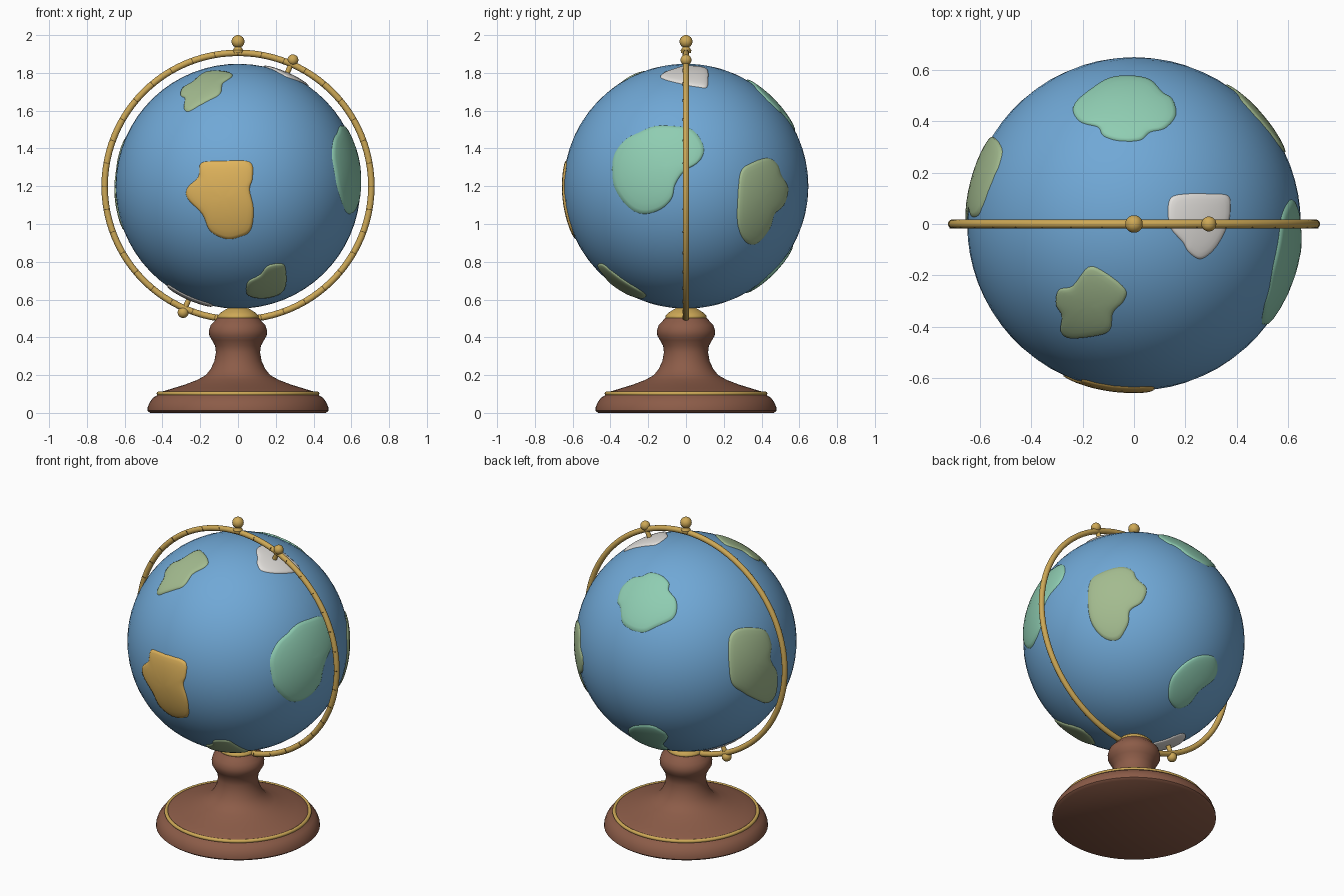
import bpy, bmesh, math
from mathutils import Vector, Matrix

if "Cube" in bpy.data.objects:
    bpy.data.objects.remove(bpy.data.objects["Cube"])

C = Vector((0, 0, 1.2))      # globe centre
R = 0.648                    # globe radius
TILT = math.radians(23.5)
AXIS = Vector((math.sin(TILT), 0, math.cos(TILT)))


def mat(name, r, g, b):
    lin = [((c / 255 + 0.055) / 1.055) ** 2.4 for c in (r, g, b)]
    m = bpy.data.materials.new(name)
    m.diffuse_color = (*lin, 1)
    m.use_nodes = True
    m.node_tree.nodes["Principled BSDF"].inputs["Base Color"].default_value = m.diffuse_color
    return m


BLUE = mat("ocean_blue", 112, 168, 214)
SAGE = mat("sage_green", 163, 187, 143)
MINT = mat("mint_green", 143, 205, 178)
OCHRE = mat("ochre", 224, 180, 92)
WHITE = mat("ice_white", 226, 223, 219)
BRASS = mat("brass", 205, 168, 86)
WOOD = mat("brown_wood", 140, 92, 72)
DARK = mat("dark_bronze", 100, 78, 40)


def finish(name, bm, material, angle=35):
    me = bpy.data.meshes.new(name)
    bm.to_mesh(me)
    bm.free()
    ob = bpy.data.objects.new(name, me)
    bpy.context.collection.objects.link(ob)
    me.materials.append(material)
    bpy.ops.object.select_all(action='DESELECT')
    ob.select_set(True)
    bpy.context.view_layer.objects.active = ob
    bpy.ops.object.shade_smooth_by_angle(angle=math.radians(angle))
    return ob


def lathe(name, profile, material, matrix=Matrix(), n=64, angle=35):
    """Spin (radius, height) points around z and close the ends."""
    bm = bmesh.new()
    rings = []
    for r, z in profile:
        rings.append([bm.verts.new(matrix @ Vector((r * math.cos(2 * math.pi * i / n),
                                                    r * math.sin(2 * math.pi * i / n), z)))
                      for i in range(n)])
    for a, b in zip(rings, rings[1:]):
        for i in range(n):
            j = (i + 1) % n
            bm.faces.new((a[i], a[j], b[j], b[i]))
    bm.faces.new(rings[0][::-1])
    bm.faces.new(rings[-1])
    bmesh.ops.recalc_face_normals(bm, faces=bm.faces)
    return finish(name, bm, material, angle)


def torus(name, major, minor, material, matrix, n=96, k=14):
    bm = bmesh.new()
    grid = []
    for i in range(n):
        a = 2 * math.pi * i / n
        grid.append([bm.verts.new(matrix @ Vector((
            (major + minor * math.cos(t)) * math.cos(a),
            (major + minor * math.cos(t)) * math.sin(a), minor * math.sin(t))))
            for t in (2 * math.pi * j / k for j in range(k))])
    for i in range(n):
        a, b = grid[i], grid[(i + 1) % n]
        for j in range(k):
            bm.faces.new((a[j], b[j], b[(j + 1) % k], a[(j + 1) % k]))
    bmesh.ops.recalc_face_normals(bm, faces=bm.faces)
    return finish(name, bm, material, 60)


def ball(name, radius, centre, material, u=24, v=16, rot=Matrix()):
    bm = bmesh.new()
    bmesh.ops.create_uvsphere(bm, u_segments=u, v_segments=v, radius=radius,
                              matrix=Matrix.Translation(centre) @ rot)
    return finish(name, bm, material, 60)


def catmull(pts, steps=5):
    out, n = [], len(pts)
    for i in range(n):
        p0, p1, p2, p3 = (Vector(pts[(i + k - 1) % n]) for k in range(4))
        for s in range(steps):
            t = s / steps
            out.append(0.5 * (2 * p1 + (p2 - p0) * t + (2 * p0 - 5 * p1 + 4 * p2 - p3) * t * t
                              + (3 * p1 - p0 - 3 * p2 + p3) * t ** 3))
    return out


def view(azimuth, elevation, cx, cy, scale):
    """Right, up and outward vectors of a flat map, plus its centre and scale."""
    a, e = math.radians(azimuth), math.radians(elevation)
    h = Vector((math.sin(a), -math.cos(a), 0))
    z = Vector((0, 0, 1))
    return (Vector((math.cos(a), math.sin(a), 0)), z * math.cos(e) - h * math.sin(e),
            h * math.cos(e) + z * math.sin(e), cx, cy, scale)


FRONT = view(0, 0, 238, 186.7, 189)
RIGHT = view(90, 0, 686.5, 186.7, 189)
TOP = view(0, 90, 1133.5, 223.5, 257)
BACK_LEFT = view(215, 25, 685, 642, 172)
BELOW = view(140, -30, 1134.5, 643, 172)


def land(name, frame, outline, material, flip=1):
    """Raised patch: a flat outline projected onto the globe."""
    right, up, out, cx, cy, s = frame
    loop = catmull([((x - cx) / s, (cy - y) / s) for x, y in outline])
    mid = sum(loop, Vector((0, 0))) / len(loop)

    def place(p, h):
        d = right * p.x + up * p.y + out * math.sqrt(max(R * R - p.length_squared, 0))
        return C + flip * d.normalized() * h

    bm = bmesh.new()
    levels = [(0.2, .657), (0.4, .657), (0.6, .657), (0.78, .6565), (0.9, .655), (0.97, .652), (1, .643)]
    rings = [[bm.verts.new(place(mid.lerp(p, t), h)) for p in loop] for t, h in levels]
    c = bm.verts.new(place(mid, .657))
    n = len(loop)
    for i in range(n):
        j = (i + 1) % n
        bm.faces.new((c, rings[0][i], rings[0][j]))
        for a, b in zip(rings, rings[1:]):
            bm.faces.new((a[i], b[i], b[j], a[j]))
    bm.normal_update()
    if sum(f.normal.dot(f.calc_center_median() - C) for f in bm.faces) < 0:
        bmesh.ops.reverse_faces(bm, faces=bm.faces)
    finish(name, bm, material, 80)


# Globe
tilt = Matrix.Rotation(TILT, 4, 'Y')
ball("globe", R, C, BLUE, 64, 32, tilt)

# Land patches
land("front_land", FRONT, [(201, 163), (222, 161), (250, 162), (253, 178), (250, 190), (254, 210), (251, 231),
     (240, 238), (226, 240), (210, 232), (202, 215), (187, 199), (187, 188), (198, 177)], OCHRE)
land("upper_front_land", TOP, [(1088, 266), (1104, 271), (1125, 288), (1124, 300), (1113, 312), (1110, 329),
     (1098, 335), (1070, 338), (1060, 331), (1061, 315), (1055, 303), (1058, 289), (1072, 285)], SAGE)
land("lower_front_land", FRONT, [(246, 291), (248, 282), (260, 275), (268, 266), (282, 264), (286, 270),
     (286, 286), (279, 295), (262, 299), (248, 296)], SAGE)
land("right_land", RIGHT, [(612, 172), (614, 155), (625, 140), (640, 132), (655, 126), (675, 126), (692, 129),
     (702, 140), (705, 152), (699, 163), (685, 172), (676, 185), (672, 200), (660, 211), (643, 215),
     (628, 208), (615, 190)], MINT)
land("right_back_land", RIGHT, [(741, 172), (752, 163), (768, 158), (778, 164), (782, 175), (789, 188),
     (785, 205), (775, 215), (770, 230), (757, 245), (745, 242), (738, 225), (738, 200)], SAGE)
land("upper_back_land", TOP, [(1072, 111), (1076, 100), (1095, 85), (1110, 77), (1130, 75), (1150, 79),
     (1163, 92), (1173, 99), (1176, 115), (1165, 128), (1150, 132), (1140, 140), (1120, 141), (1103, 136),
     (1097, 127), (1080, 122)], MINT)
land("left_land", BACK_LEFT, [(728, 640), (735, 630), (750, 628), (765, 631), (771, 645), (770, 660),
     (777, 675), (776, 695), (768, 705), (755, 701), (742, 694), (731, 685), (728, 665)], SAGE)
land("lower_back_land", BELOW, [(1169, 690), (1173, 677), (1185, 664), (1200, 656), (1215, 657), (1219, 668),
     (1215, 680), (1200, 692), (1190, 705), (1178, 710), (1170, 702)], MINT)
ICE = [(1170, 197), (1185, 193), (1210, 193), (1228, 195), (1230, 208), (1228, 222), (1220, 240),
       (1210, 253), (1199, 259), (1188, 252), (1182, 242), (1170, 228), (1167, 212)]
land("north_ice", TOP, ICE, WHITE)
land("south_ice", TOP, ICE, WHITE, -1)

# Meridian ring with degree ticks on its front
torus("meridian_ring", 0.706, 0.017, BRASS, Matrix.Translation(C) @ Matrix.Rotation(math.pi / 2, 4, 'X'))
bm = bmesh.new()
for i in range(36):
    bmesh.ops.create_cube(bm, size=1, matrix=Matrix.Translation(C) @ Matrix.Rotation(math.radians(i * 10), 4, 'Y')
                          @ Matrix.Translation((0.706, -0.0135, 0)) @ Matrix.Diagonal((0.022, 0.008, 0.004, 1)))
finish("ring_ticks", bm, DARK)

# Axis pins and knobs
for side, sign in (("upper", 1), ("lower", -1)):
    turn = Matrix.Translation(C) @ Matrix.Rotation(TILT + (0 if sign > 0 else math.pi), 4, 'Y')
    lathe(side + "_pin", [(0.014, 0.63), (0.014, 0.73)], BRASS, turn, 20)
    ball(side + "_knob", 0.029, C + AXIS * sign * 0.729, BRASS)

# Finial on top of the ring
lathe("finial_neck", [(0.027, 1.905), (0.028, 1.92), (0.02, 1.932), (0.018, 1.942), (0.022, 1.955)], BRASS, n=28)
ball("finial_ball", 0.034, Vector((0, 0, 1.966)), BRASS)

# Turned wooden stand
lathe("stand", [(0.465, 0), (0.48, 0.012), (0.478, 0.03), (0.468, 0.055), (0.45, 0.08), (0.43, 0.092),
                (0.42, 0.105), (0.395, 0.115), (0.345, 0.13), (0.28, 0.15), (0.215, 0.175), (0.17, 0.2),
                (0.143, 0.235), (0.125, 0.275), (0.117, 0.32), (0.121, 0.355), (0.138, 0.385),
                (0.152, 0.41), (0.154, 0.435), (0.145, 0.465), (0.125, 0.485), (0.11, 0.503)], WOOD, angle=45)
torus("stand_band", 0.42, 0.011, BRASS, Matrix.Translation((0, 0, 0.102)), 72, 10)

# Brass cup under the globe
lathe("stand_cup", [(0.105, 0.497), (0.11, 0.505), (0.108, 0.515), (0.09, 0.532), (0.07, 0.545), (0.055, 0.554)],
      BRASS, angle=45)
